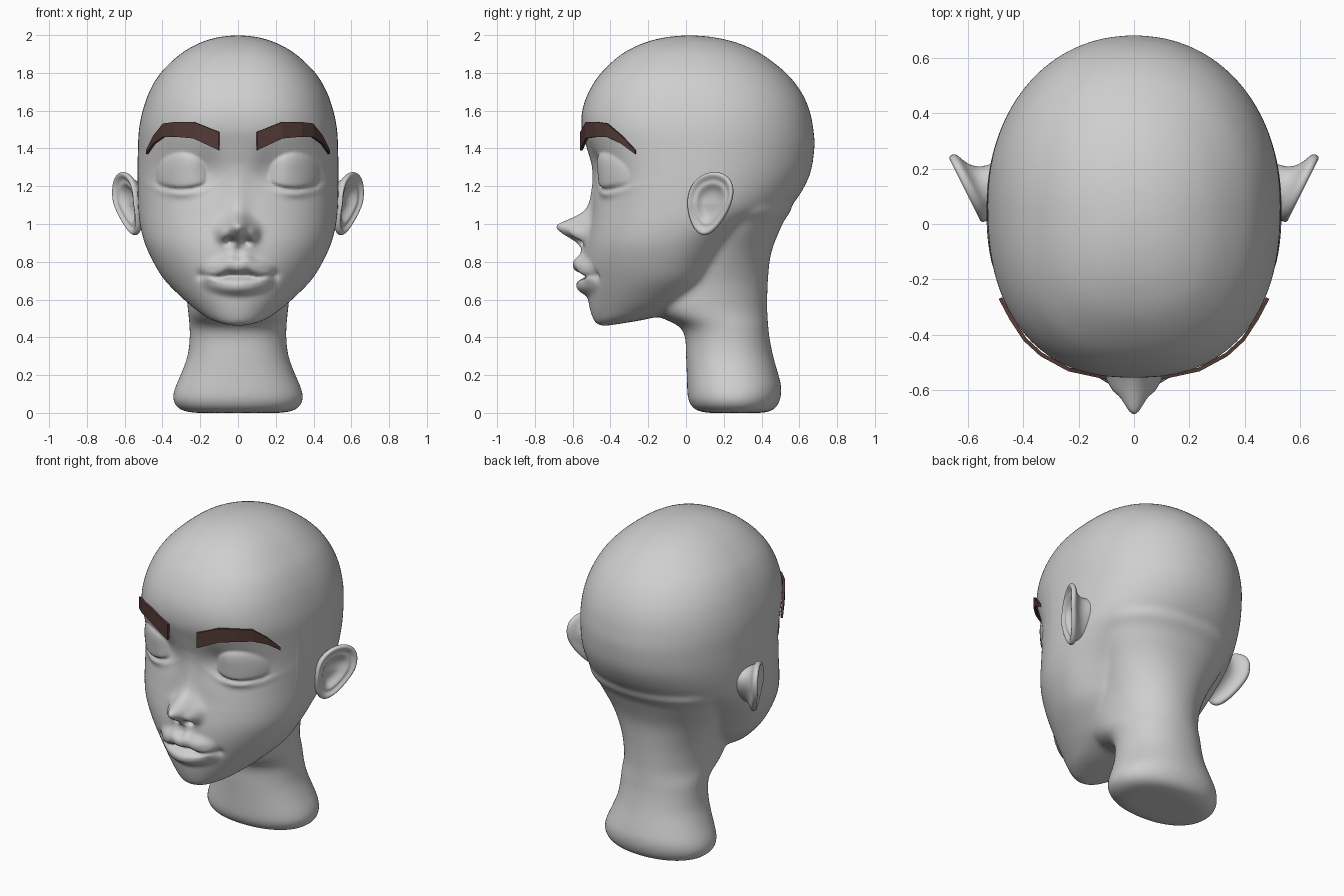
import bpy
import bmesh
from math import sin, cos, pi, exp
from mathutils import Vector

cube = bpy.data.objects.get("Cube")
if cube:
    bpy.data.objects.remove(cube)


def material(name, rgb):
    mat = bpy.data.materials.new(name)
    mat.use_nodes = True
    mat.diffuse_color = (*rgb, 1)
    shader = mat.node_tree.nodes["Principled BSDF"]
    shader.inputs["Base Color"].default_value = (*rgb, 1)
    shader.inputs["Roughness"].default_value = 0.7
    return mat


skin = material("grey skin", (.62, .62, .62))
brow_brown = material("brow brown", (.085, .042, .035))


def make_object(name, bm, mat):
    bmesh.ops.remove_doubles(bm, verts=bm.verts, dist=1e-5)
    bmesh.ops.recalc_face_normals(bm, faces=bm.faces)
    mesh = bpy.data.meshes.new(name)
    bm.to_mesh(mesh)
    bm.free()
    mesh.materials.append(mat)
    obj = bpy.data.objects.new(name, mesh)
    bpy.context.scene.collection.objects.link(obj)
    return obj


def spline(rows, steps):
    """Smooth curve through rows of numbers (Catmull-Rom)."""
    out = []
    last = len(rows) - 1
    for i in range(last):
        quad = [rows[max(0, i - 1)], rows[i], rows[i + 1], rows[min(last, i + 2)]]
        for k in range(steps):
            t = k / steps
            out.append([b + .5 * t * (c - a + t * (2*a - 5*b + 4*c - d + t * (3*(b - c) + d - a)))
                        for a, b, c, d in zip(*quad)])
    return out + [list(rows[-1])]


def loft(bm, rings):
    loops = [[bm.verts.new(p) for p in ring] for ring in rings]
    n = len(loops[0])
    for a, b in zip(loops, loops[1:]):
        for i in range(n):
            j = (i + 1) % n
            bm.faces.new((a[i], a[j], b[j], b[i]))


def power(value, exponent):
    return abs(value) ** exponent * (1 if value >= 0 else -1)


def clamp(value):
    return max(0.0, min(1.0, value))


def section(z, w, mid, front, back, n_front, count=72):
    """Oval slice with separate front and back depth."""
    ring = []
    for i in range(count):
        a = 2 * pi * i / count
        n = n_front if cos(a) > 0 else 2.1
        depth = (mid - front) if cos(a) > 0 else (back - mid)
        ring.append((max(0, w) * power(sin(a), 2 / n), mid - depth * power(cos(a), 2 / n), max(0, z)))
    return ring


# Head slices: height, half width, widest y, front y, back y
HEAD = [
    (.458, 0, -.44, -.44, -.44), (.47, .08, -.42, -.475, -.36),
    (.498, .155, -.33, -.494, -.2), (.55, .228, -.25, -.51, 0),
    (.6, .287, -.2, -.52, .08), (.7, .387, -.13, -.535, .16),
    (.8, .45, -.1, -.54, .22), (.9, .495, -.07, -.53, .3),
    (1, .52, -.01, -.51, .42), (1.1, .53, .04, -.495, .56),
    (1.25, .533, .06, -.488, .652), (1.4, .53, .07, -.525, .68),
    (1.5, .525, .07, -.553, .675), (1.6, .505, .07, -.55, .655),
    (1.7, .47, .06, -.515, .61), (1.8, .41, .05, -.45, .53),
    (1.9, .305, .04, -.34, .4), (1.96, .2, .03, -.22, .27),
    (1.99, .1, .02, -.1, .14), (2, 0, .02, .02, .02)]
# Neck slices: height, half width, front y, back y
NECK = [
    (0, 0, .26, .26), (0, .22, .12, .4), (.02, .31, .045, .468),
    (.07, .345, .012, .498), (.13, .335, .006, .506), (.2, .305, .004, .49),
    (.3, .268, 0, .462), (.4, .256, -.005, .442), (.46, .258, -.04, .436),
    (.51, .262, -.14, .432), (.57, .268, -.2, .43), (.7, .287, -.18, .434),
    (.85, .335, -.1, .452), (1, .4, -.05, .51), (1.1, .41, 0, .55), (1.12, 0, .3, .3)]

# Head and neck fused into one skin
bm = bmesh.new()
loft(bm, [section(z, w, m, f, b, 1.9 + .55 * clamp((z - .7) / .5))
          for z, w, m, f, b in spline(HEAD, 6)])
loft(bm, [section(z, w, (f + b) / 2, f, b, 2.2) for z, w, f, b in spline(NECK, 5)])
head = make_object("head", bm, skin)
remesh = head.modifiers.new("fuse", "REMESH")
remesh.mode = "VOXEL"
remesh.voxel_size = .01
blend = head.modifiers.new("blend", "SMOOTH")
blend.factor = .5
blend.iterations = 40
bpy.context.view_layer.update()
graph = bpy.context.evaluated_depsgraph_get()
fused = bpy.data.meshes.new_from_object(head.evaluated_get(graph))
head.modifiers.clear()
head.data = fused
fused.name = "head"
if not fused.materials:
    fused.materials.append(skin)

# Nose ridge: height, projection
NOSE = spline([(.87, 0), (.9, .045), (.925, .09), (.95, .135), (.975, .17), (1, .168),
               (1.035, .095), (1.07, .042), (1.12, .02), (1.2, .012), (1.32, 0)], 5)


def bump(x, z, cx, cz, sx, sz):
    return exp(-((x - cx) / sx) ** 2 - ((z - cz) / sz) ** 2)


def nose(x, z):
    ridge = 0
    for (z0, d0), (z1, d1) in zip(NOSE, NOSE[1:]):
        if z0 <= z < z1:
            ridge = d0 + (d1 - d0) * (z - z0) / (z1 - z0)
            break
    width = .05 + .017 * bump(0, z, 0, .975, 1, .06)
    wings = .055 * bump(x, z, .078, .945, .032, .042)
    nostrils = .055 * bump(x, z, .043, .905, .022, .016)
    return ridge * exp(-(x / width) ** 2) + wings - nostrils


def mouth(x, z):
    q = (x / .2) ** 2
    side = max(0, 1 - q)
    cupid = .012 * bump(x, 0, .05, 0, .03, 1)
    upper = .06 * side * exp(-abs((z - .778 - cupid + .042 * q) / .045) ** 3)
    lower = .05 * side * exp(-abs((z - .67 - .045 * q) / .042) ** 3)
    crease = .03 * side ** .5 * exp(-((z - .728 + .01 * bump(x, 0, .1, 0, .05, 1)) / .012) ** 2)
    corner = .018 * bump(x, z, .195, .728, .025, .025)
    philtrum = .026 * bump(x, z, 0, .86, .07, .04) - .012 * bump(x, z, 0, .85, .016, .04)
    return upper + lower - crease - corner + philtrum


def eye(x, z):
    u, v = (x - .3) / .135, (z - 1.262) / .115
    r = u * u + v * v
    lash = 1.195 + .03 * u * u
    lid = .05 * max(0, 1 - r) ** .75
    lid *= .45 + .55 * clamp((z - lash + .012) / .012)
    line = .012 * exp(-((z - lash + .012) / .01) ** 2 - (u / .95) ** 6)
    pouch = .014 * exp(-((z - lash + .04) / .02) ** 2 - u * u)
    inner = .022 * bump(x, z, .16, 1.29, .07, .1)
    return lid - line + pouch - inner - .03 * exp(-r / 1.5)


# Facial features raised out of the front of the skin
for vert in fused.vertices:
    x, y, z = vert.co
    x = abs(x)
    if y < -.15 and .56 < z < 1.6:
        lift = eye(x, z) if z > 1 else 0
        if x < .3 and z < 1.32:
            lift += nose(x, z) + mouth(x, z)
        vert.co.y -= lift
fused.shade_smooth()
polish = head.modifiers.new("polish", "SMOOTH")
polish.factor = .5
polish.iterations = 2

# Ears: dished oval with a rolled rim, rooted along its front edge
along = Vector((.447, .894, 0))
outward = Vector((.894, -.447, 0))
# Ring size, height above the ear plane, shift along the ear
EAR = [(0, -.036, -.01), (.3, -.034, -.01), (.48, -.02, -.005), (.62, .003, 0),
       (.74, -.003, 0), (.87, .017, 0), (.97, .016, 0), (1, 0, 0), (.95, -.016, -.002),
       (.82, -.026, -.015), (.72, -.045, -.03), (.68, -.075, -.045), (.7, -.13, -.055)]
rings = []
for scale, height, shift in EAR:
    ring = []
    for i in range(32):
        a = 2 * pi * i / 32
        u = scale * .13 * cos(a) * (1 + .25 * sin(a)) + shift
        v = scale * .17 * sin(a)
        ring.append(Vector((.593 + .22 * min(v, 0), .125, 1.108))
                    + along * (u + .18 * v) + outward * height + Vector((0, 0, v)))
    rings.append(ring)
bm = bmesh.new()
loft(bm, rings)
ears = make_object("ears", bm, skin)
ears.data.shade_smooth()
ears.modifiers.new("mirror", "MIRROR")
ears.modifiers.new("rounding", "SUBSURF").levels = 2

# Eyebrows: faceted strips; x, y, lower z, upper z
BROW = [(.1, -.556, 1.39, 1.487), (.235, -.527, 1.453, 1.54), (.335, -.473, 1.462, 1.54),
        (.395, -.418, 1.46, 1.532), (.445, -.342, 1.425, 1.468), (.484, -.268, 1.37, 1.39)]
bm = bmesh.new()
pairs = [(bm.verts.new((x, y, low)), bm.verts.new((x, y, top))) for x, y, low, top in BROW]
for (a, b), (c, d) in zip(pairs, pairs[1:]):
    bm.faces.new((a, c, d, b))
brows = make_object("eyebrows", bm, brow_brown)
if brows.data.polygons[0].normal.y > 0:
    brows.data.flip_normals()
thick = brows.modifiers.new("thickness", "SOLIDIFY")
thick.thickness = .014
thick.offset = -.3
brows.modifiers.new("mirror", "MIRROR")
